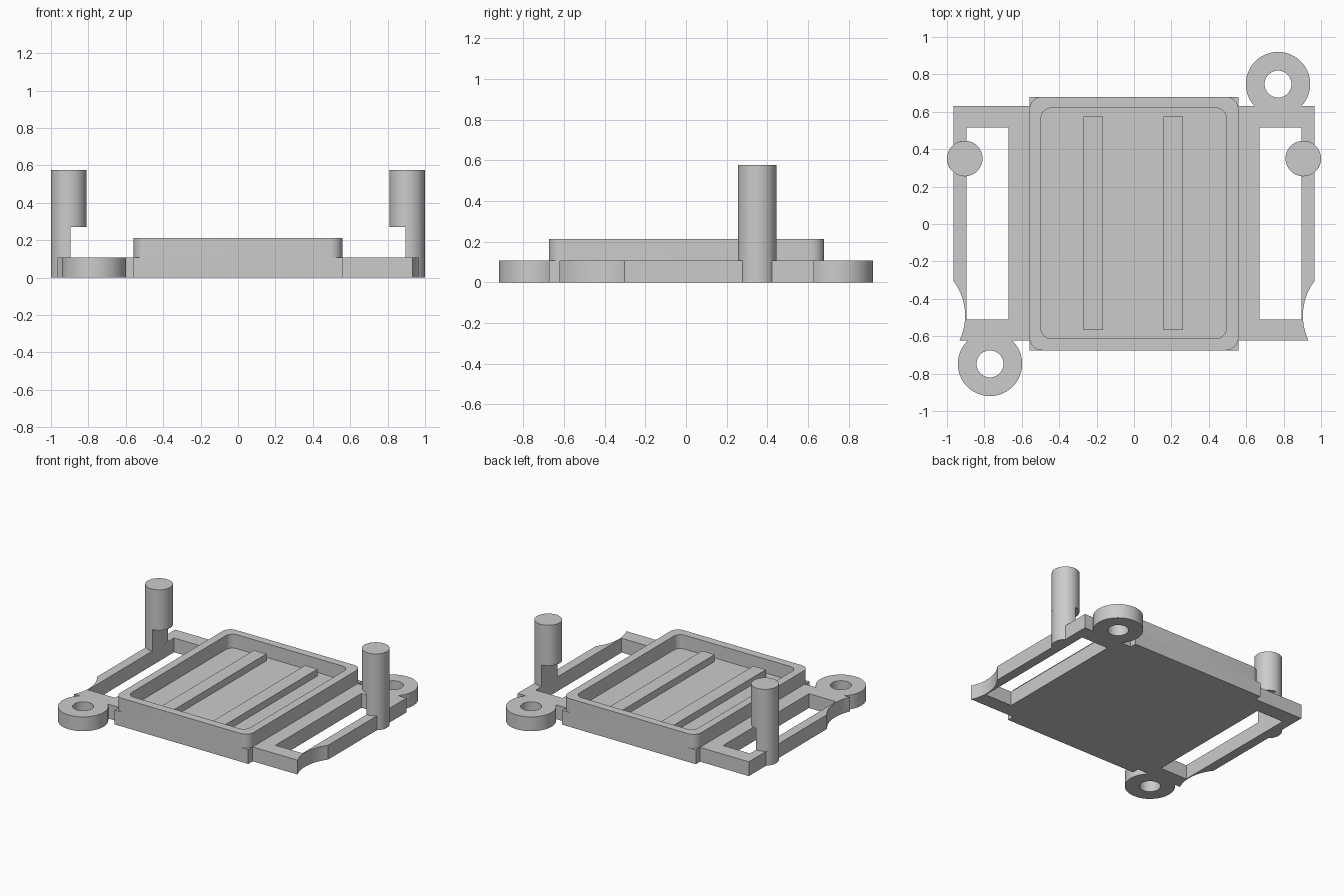
import bpy
import bmesh
from math import cos, sin, radians, degrees, acos, asin

cube = bpy.data.objects.get("Cube")
if cube:
    bpy.data.objects.remove(cube, do_unlink=True)

grey = bpy.data.materials.new("plain grey")
grey.use_nodes = True
grey.diffuse_color = (0.6, 0.6, 0.6, 1)
grey.node_tree.nodes["Principled BSDF"].inputs["Base Color"].default_value = (0.6, 0.6, 0.6, 1)


def arc(cx, cy, r, start, end, steps=24):
    """Points along an arc, angles in degrees."""
    angles = [radians(start + (end - start) * i / steps) for i in range(steps + 1)]
    return [(cx + r * cos(a), cy + r * sin(a)) for a in angles]


def circle(cx, cy, r, steps=48):
    return arc(cx, cy, r, 0, 360, steps)[:-1]


def rect(x0, x1, y0, y1):
    return [(x0, y0), (x1, y0), (x1, y1), (x0, y1)]


def round_rect(x0, x1, y0, y1, r):
    return (arc(x1 - r, y1 - r, r, 0, 90, 10) + arc(x0 + r, y1 - r, r, 90, 180, 10)
            + arc(x0 + r, y0 + r, r, 180, 270, 10) + arc(x1 - r, y0 + r, r, 270, 360, 10))


def mirror(points):
    """Mirror in x, keeping the winding direction."""
    return [(-x, y) for x, y in reversed(points)]


def extrude(name, z0, z1, outline, *holes):
    """Solid plate from an outline and optional holes."""
    curve = bpy.data.curves.new(name, 'CURVE')
    curve.dimensions = '2D'
    curve.fill_mode = 'BOTH'
    curve.extrude = (z1 - z0) / 2
    for loop in (outline, *holes):
        spline = curve.splines.new('POLY')
        spline.points.add(len(loop) - 1)
        for point, (x, y) in zip(spline.points, loop):
            point.co = (x, y, 0, 1)
        spline.use_cyclic_u = True
    obj = bpy.data.objects.new(name, curve)
    bpy.context.collection.objects.link(obj)
    bpy.ops.object.select_all(action='DESELECT')
    obj.select_set(True)
    bpy.context.view_layer.objects.active = obj
    bpy.ops.object.convert(target='MESH')
    obj = bpy.context.object
    bm = bmesh.new()
    bm.from_mesh(obj.data)
    bmesh.ops.remove_doubles(bm, verts=bm.verts, dist=0.0001)
    bmesh.ops.recalc_face_normals(bm, faces=bm.faces)
    bmesh.ops.translate(bm, verts=bm.verts, vec=(0, 0, (z0 + z1) / 2))
    bm.to_mesh(obj.data)
    bm.free()
    obj.data.materials.clear()
    obj.data.materials.append(grey)
    bpy.ops.object.shade_smooth_by_angle(angle=radians(30))
    return obj


BASE, RIM, CUT, TOP = 0.108, 0.213, 0.27, 0.576
SIDE, BACK, FRONT = 0.966, 0.63, -0.622
TRAY_X, TRAY_BACK, TRAY_FRONT = 0.558, 0.68, -0.675
POST_X, POST_Y, POST_R = 0.905, 0.35, 0.095
EAR_X, EAR_Y, EAR_R, EAR_HOLE = 0.77, 0.748, 0.172, 0.072
SCOOP_X, SCOOP_Y, SCOOP_R = 1.21, -0.49, 0.307

# Right-hand edge: scooped front corner, then the bulge of the post
low = 180 + degrees(asin((SCOOP_Y - FRONT) / SCOOP_R))
high = degrees(acos((SIDE - SCOOP_X) / SCOOP_R))
bulge = degrees(acos((SIDE - POST_X) / POST_R))
edge = (arc(SCOOP_X, SCOOP_Y, SCOOP_R, low, high)
        + arc(POST_X, POST_Y, POST_R, -bulge, bulge) + [(SIDE, BACK)])

# Base plate with side windows and two screw ears
back_a = degrees(asin((BACK - EAR_Y) / EAR_R))
front_a = degrees(asin((FRONT + EAR_Y) / EAR_R))
outline = ([(-TRAY_X, TRAY_FRONT), (TRAY_X, TRAY_FRONT), (TRAY_X, FRONT)] + edge
           + arc(EAR_X, EAR_Y, EAR_R, back_a, 180 - back_a, 48)
           + [(TRAY_X, BACK), (TRAY_X, TRAY_BACK), (-TRAY_X, TRAY_BACK), (-TRAY_X, BACK)]
           + mirror(edge)
           + arc(-EAR_X, -EAR_Y, EAR_R, 180 - front_a, 360 + front_a, 48)
           + [(-TRAY_X, FRONT)])
window = rect(0.67, POST_X - 0.01, -0.51, 0.515)
extrude("base_plate", 0, BASE, outline, window, mirror(window),
        circle(EAR_X, EAR_Y, EAR_HOLE), circle(-EAR_X, -EAR_Y, EAR_HOLE))

# Raised tray wall with rounded corners
extrude("tray_wall", BASE, RIM,
        round_rect(-TRAY_X, TRAY_X, TRAY_FRONT, TRAY_BACK, 0.065),
        round_rect(-0.497, 0.493, -0.613, 0.62, 0.055))

# Two ribs on the tray floor
for name, x in (("right_rib", -0.217), ("left_rib", 0.21)):
    extrude(name, BASE, 0.16, rect(x - 0.052, x + 0.052, -0.568, 0.575))

# Posts: flat-sided foot below, full round above
foot = arc(POST_X, POST_Y, POST_R, -96, 96, 32)
head = circle(POST_X, POST_Y, POST_R)
for side, shape in (("left", list), ("right", mirror)):
    extrude(side + "_post_foot", BASE, CUT, shape(foot))
    extrude(side + "_post", CUT, TOP, shape(head))
